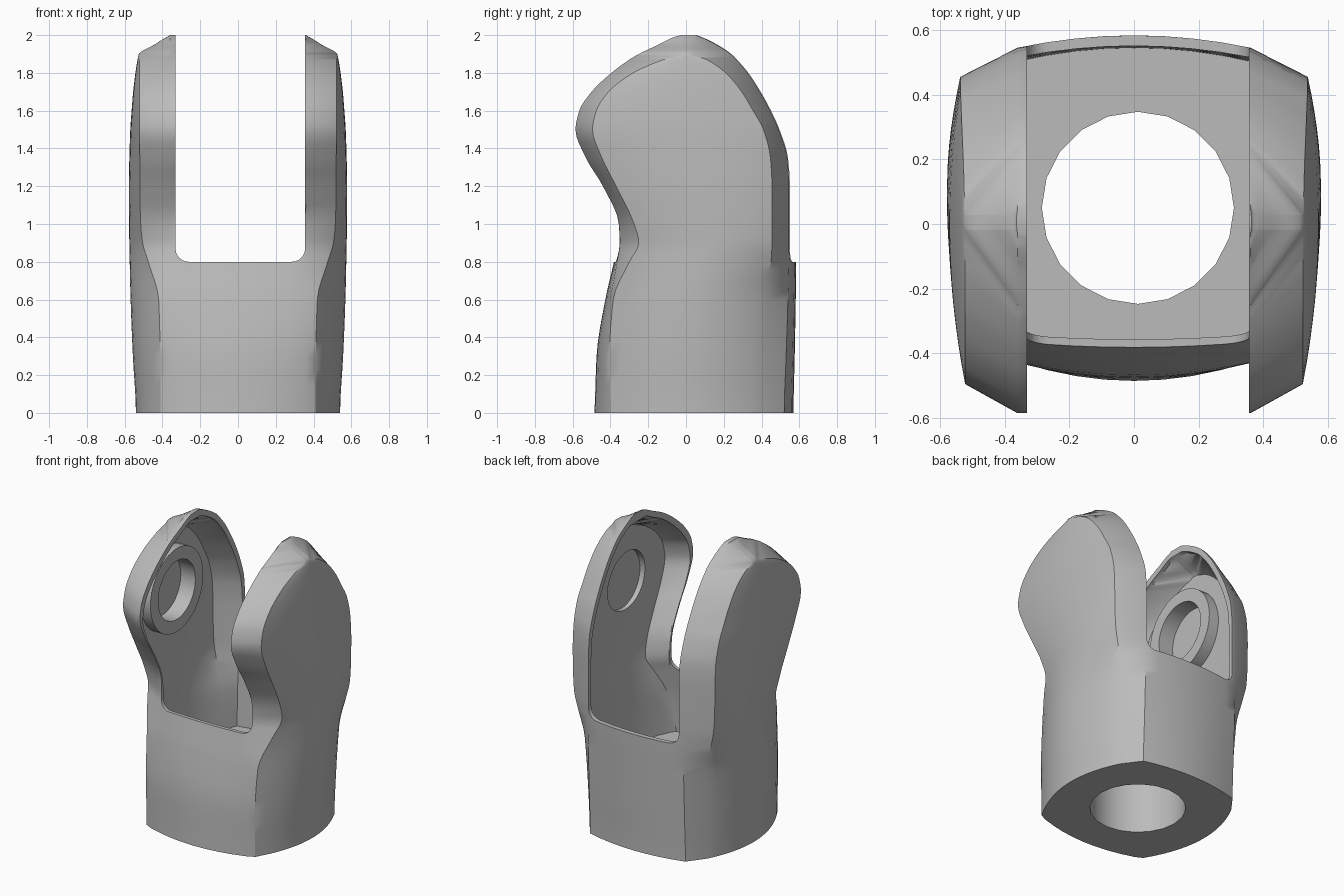
import bpy, bmesh, math
from mathutils import Matrix

cube = bpy.data.objects.get("Cube")
if cube:
    bpy.data.objects.remove(cube, do_unlink=True)

grey = bpy.data.materials.new("plain grey")
grey.use_nodes = True
colour = (0.5, 0.5, 0.5, 1)
grey.diffuse_color = colour
grey.node_tree.nodes["Principled BSDF"].inputs["Base Color"].default_value = colour

RIDGE = 0.36       # where the arm chamfer starts
OFFSET = 0.012     # slot and bore sit slightly off centre
FLOOR = 0.35

# height, front, front corner, back corner, back, corner x, side x
STATIONS = [
    (0, -.425, -.4, .4, .52, .41, .54),
    (.3, -.43, -.405, .41, .53, .412, .556),
    (.6, -.4, -.385, .43, .54, .42, .568),
    (.8, -.365, -.3, .45, .545, .475, .573),
    (.9, -.35, -.25, .455, .545, .505, .575),
    (1, -.355, -.275, .455, .545, .515, .577),
    (1.2, -.44, -.37, .455, .545, .52, .578),
    (1.35, -.53, -.445, .447, .535, .52, .575),
    (1.5, -.585, -.495, .41, .49, .522, .57),
    (1.6, -.565, -.475, .355, .445, .522, .563),
    (1.7, -.5, -.41, .295, .39, .522, .555),
    (1.8, -.395, -.28, .21, .325, .522, .543),
    (1.87, -.3, -.12, .11, .265, .522, .532),
    (1.9, -.25, -.02, .03, .235, .522, .525),
    (1.95, -.145, -.02, .03, .16, .44, .442),
    (1.985, -.075, -.02, .03, .09, .385, .387),
    (2, -.03, -.02, .03, .05, .362, .363),
]


def tangent(i, k):
    """Slope of a column at a station, limited so curves never overshoot."""
    if i in (0, len(STATIONS) - 1):
        return 0 if k > 4 or i == 0 else (STATIONS[i][k] - STATIONS[i - 1][k]) / (STATIONS[i][0] - STATIONS[i - 1][0])
    before, here, after = STATIONS[i - 1:i + 2]
    a = (here[k] - before[k]) / (here[0] - before[0])
    b = (after[k] - here[k]) / (after[0] - here[0])
    return 2 * a * b / (a + b) if a * b > 0 else 0


def station(z):
    i = max(j for j in range(len(STATIONS) - 1) if STATIONS[j][0] <= z)
    low, high = STATIONS[i], STATIONS[i + 1]
    h = high[0] - low[0]
    t = (z - low[0]) / h
    values = []
    for k in range(1, len(low)):
        smooth = t * t * (3 - 2 * t)
        value = low[k] + (high[k] - low[k]) * smooth
        value += h * t * (1 - t) * ((1 - t) * tangent(i, k) - t * tangent(i + 1, k))
        values.append(value)
    return values


def section(z, inner):
    """Closed outline of the shell at one height."""
    front, front_corner, back_corner, back, cx, sx = station(z)
    if inner:
        cx, sx = cx - 0.035, sx - 0.075
        sx = max(sx, cx)
    ridge = min(RIDGE, cx)
    bx = cx + (sx - cx) * 0.3
    bulge_front = max(0, 0.06 * (1 - z / 1.1))
    bulge_back = 0.05 - 0.015 * min(z, 1)
    steps = 4
    half = [(ridge * i / steps, front - bulge_front * (1 - (i / steps) ** 2)) for i in range(steps + 1)]
    side = 14
    for i in range(side + 1):
        t = i / side
        x = cx + (bx - cx) * t + 4 * t * (1 - t) * (sx - (cx + bx) / 2)
        half.append((x, front_corner + (back_corner - front_corner) * t))
    half += [(ridge * i / steps, back + bulge_back * (1 - (i / steps) ** 2)) for i in range(steps, -1, -1)]
    ring = half + [(-x, y) for x, y in reversed(half[1:-1])]
    scale_y, scale_z = (0.945, 0.98) if inner else (1, 1)
    return [(x, y * scale_y, z * scale_z) for x, y in ring]


def finish(name, bm):
    bmesh.ops.recalc_face_normals(bm, faces=bm.faces)
    mesh = bpy.data.meshes.new(name)
    bm.to_mesh(mesh)
    bm.free()
    mesh.materials.append(grey)
    obj = bpy.data.objects.new(name, mesh)
    bpy.context.collection.objects.link(obj)
    return obj


def loft(name, start, inner):
    heights = [start]
    for low, high in zip(STATIONS, STATIONS[1:]):
        heights += [low[0] + (high[0] - low[0]) * i / 4 for i in range(1, 5)]
    heights = [start] + [z for z in heights if z > start + 0.01]
    bm = bmesh.new()
    rings = [[bm.verts.new(p) for p in section(z, inner)] for z in heights]
    count = len(rings[0])
    for a, b in zip(rings, rings[1:]):
        for i in range(count):
            j = (i + 1) % count
            bm.faces.new((a[i], a[j], b[j], b[i]))
    bm.faces.new(rings[0])
    bm.faces.new(rings[-1])
    return finish(name, bm)


def cylinder(name, radius, length, centre, sides, along_x):
    bm = bmesh.new()
    turn = Matrix.Rotation(math.pi / 2, 4, "Y") if along_x else Matrix()
    bmesh.ops.create_cone(bm, cap_ends=True, segments=sides, radius1=radius, radius2=radius,
                          depth=length, matrix=Matrix.Translation(centre) @ turn)
    return finish(name, bm)


def slot_cutter():
    """U-shaped gap between the arms with rounded lower corners."""
    half, bottom, r = 0.343, 0.8, 0.07
    profile = [(-half, 2.3)]
    for side in (-1, 1):
        arc = [(side * (half - r + r * math.cos(a)), bottom + r - r * math.sin(a))
               for a in [math.pi / 2 * i / 6 for i in range(7)]]
        profile += arc if side < 0 else arc[::-1]
    profile.append((half, 2.3))
    bm = bmesh.new()
    face = bm.faces.new([bm.verts.new((x + OFFSET, -1, z)) for x, z in profile])
    new = bmesh.ops.extrude_face_region(bm, geom=[face])["geom"]
    bmesh.ops.translate(bm, vec=(0, 2, 0), verts=[v for v in new if isinstance(v, bmesh.types.BMVert)])
    return finish("slot_cutter", bm)


def combine(target, other, operation):
    other.hide_render = True
    mod = target.modifiers.new(operation.lower(), "BOOLEAN")
    mod.operation, mod.solver, mod.object = operation, "EXACT", other
    bpy.context.view_layer.objects.active = target
    bpy.ops.object.modifier_apply(modifier=mod.name)
    bpy.data.objects.remove(other, do_unlink=True)


# Hollow two-armed shell
body = loft("fork_body", 0, False)
combine(body, loft("cavity_cutter", FLOOR, True), "DIFFERENCE")
combine(body, slot_cutter(), "DIFFERENCE")

# Round bore through the floor
combine(body, cylinder("bore_cutter", 0.297, 1, (OFFSET, 0.05, 0), 20, False), "DIFFERENCE")

# Pivot boss on one arm, shallow round recess in both
pivot = (-0.06, 1.47)
combine(body, cylinder("pivot_boss", 0.285, 0.1, (-0.47, *pivot), 40, True), "UNION")
combine(body, cylinder("recess_cutter", 0.2, 1.06, (0, *pivot), 40, True), "DIFFERENCE")

for obj in bpy.context.selected_objects:
    obj.select_set(False)
body.select_set(True)
bpy.context.view_layer.objects.active = body
bpy.ops.object.shade_smooth_by_angle(angle=math.radians(33))
